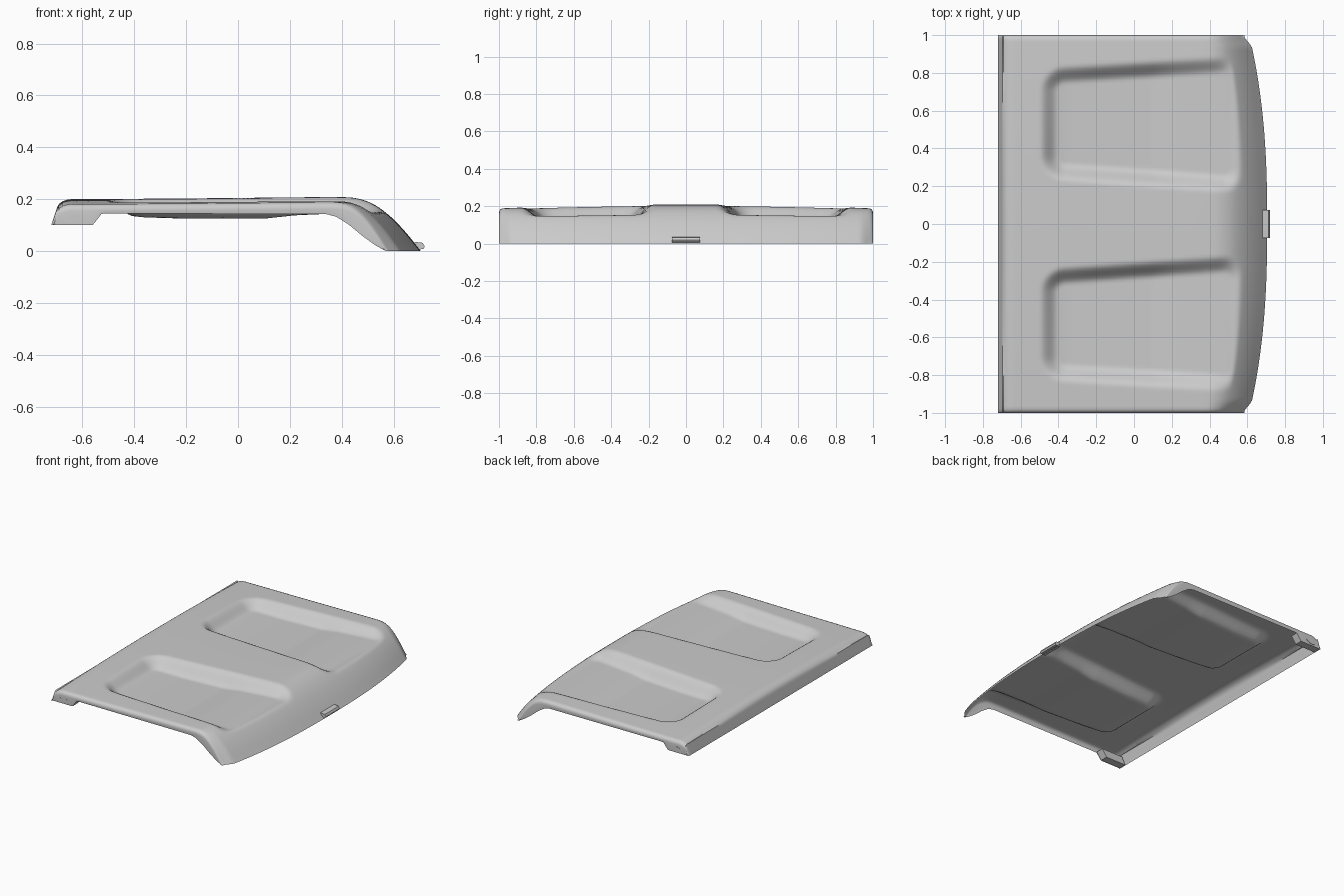
import bpy, bmesh, math
from mathutils import Vector

if "Cube" in bpy.data.objects:
    bpy.data.objects.remove(bpy.data.objects["Cube"])


def lerp_table(x, pts):
    for (x0, z0), (x1, z1) in zip(pts, pts[1:]):
        if x <= x1:
            return z0 + (z1 - z0) * max(0, (x - x0) / (x1 - x0))
    return pts[-1][1]


def smooth(a, b, x):
    t = min(1, max(0, (x - a) / (b - a)))
    return t * t * (3 - 2 * t)


def spline(pts, step):
    # cubic curve through the points, tangents scaled by spacing
    p = [Vector(q) for q in pts]
    t = [0]
    for a, b in zip(p, p[1:]):
        t.append(t[-1] + (b - a).length)
    last = len(p) - 1
    m = [(p[min(i + 1, last)] - p[max(i - 1, 0)]) /
         (t[min(i + 1, last)] - t[max(i - 1, 0)]) for i in range(last + 1)]
    out = []
    for i in range(last):
        h = t[i + 1] - t[i]
        n = max(2, round(h / step))
        for k in range(n):
            s = k / n
            out.append(p[i] * (2*s**3 - 3*s*s + 1) + m[i] * h * (s**3 - 2*s*s + s)
                       + p[i + 1] * (3*s*s - 2*s**3) + m[i + 1] * h * (s**3 - s*s))
    return out + [p[-1]]


def make(name, bm):
    bmesh.ops.recalc_face_normals(bm, faces=bm.faces)
    me = bpy.data.meshes.new(name)
    bm.to_mesh(me)
    bm.free()
    ob = bpy.data.objects.new(name, me)
    bpy.context.collection.objects.link(ob)
    bpy.ops.object.select_all(action='DESELECT')
    ob.select_set(True)
    bpy.context.view_layer.objects.active = ob
    bpy.ops.object.shade_smooth_by_angle(angle=math.radians(40))
    return ob


# Centre-line profile, lower edge of the side skirts, and recess floor height
PROFILE = spline([(-0.72, 0.10), (-0.705, 0.145), (-0.69, 0.182), (-0.66, 0.198),
                  (-0.60, 0.2), (-0.2, 0.203), (0.2, 0.207), (0.40, 0.208),
                  (0.46, 0.203), (0.52, 0.182), (0.58, 0.14), (0.64, 0.08), (0.705, 0.0)], 0.015)
SKIRT = [(-0.72, 0.10), (-0.56, 0.10), (-0.525, 0.145), (0.34, 0.143), (0.38, 0.132),
         (0.43, 0.10), (0.48, 0.058), (0.53, 0.022), (0.57, 0.0), (0.72, 0.0)]
FLOOR = [(-0.5, 0.145), (-0.36, 0.13), (-0.2, 0.125), (0.1, 0.125), (0.22, 0.138),
         (0.40, 0.146), (0.50, 0.147), (0.7, 0.14)]


def recess(x, y):
    # blend amount of the rounded, slightly skewed recess
    y = abs(y)
    lo = 0.235 - 0.07 * (x + 0.5)
    hi = 0.83 + 0.06 * (x + 0.5)
    cx, cy, hx, hy, r = 0.05, (lo + hi) / 2, 0.55, (hi - lo) / 2, 0.13
    dx, dy = abs(x - cx) - hx + r, abs(y - cy) - hy + r
    d = math.hypot(max(dx, 0), max(dy, 0)) + min(max(dx, dy), 0) - r
    return smooth(0.0, 0.095, -d)


def surface(p, y):
    # crowned roof with bowed nose and two sunken panels
    a = abs(y)
    front = 0.705 - 0.095 * a ** 2.5 - 0.03 * smooth(0.93, 1.0, a)
    x = p.x if p.x < 0.3 else 0.3 + (p.x - 0.3) * (front - 0.3) / 0.405
    z = p.y
    if p.x > -0.69:
        z -= 0.02 * y * y * z / 0.2
    w = recess(x, y)
    z += w * (min(z, lerp_table(x, FLOOR)) - z)
    return x, z


# Roof panel: open sheet with rounded side edges and skirts
bm = bmesh.new()
NY = 124
ys = [-0.98 + 1.96 * j / NY for j in range(NY + 1)]
rows = []
for p in PROFILE:
    row = [bm.verts.new((*((x := surface(p, y))[0], y), x[1])) for y in ys]
    for s in (-1, 1):
        x, z = surface(p, s * 0.99)
        low = min(z, lerp_table(x, SKIRT))
        edge = [bm.verts.new((x, s * yy, max(low, z - d)))
                for yy, d in ((0.992, 0.005), (0.998, 0.014), (1.0, 0.026))]
        edge.append(bm.verts.new((x, s * 0.997, low)))
        row = edge[::-1] + row if s < 0 else row + edge
    rows.append(row)
for r0, r1 in zip(rows, rows[1:]):
    for j in range(len(r0) - 1):
        bm.faces.new((r0[j], r1[j], r1[j + 1], r0[j + 1]))
bmesh.ops.remove_doubles(bm, verts=bm.verts, dist=0.0004)
bmesh.ops.dissolve_degenerate(bm, dist=0.0002, edges=bm.edges)
make("roof_panel", bm)


def prism(name, outline, y0, y1):
    # extrude an x-z outline along y
    bm = bmesh.new()
    a = [bm.verts.new((x, y0, z)) for x, z in outline]
    b = [bm.verts.new((x, y1, z)) for x, z in outline]
    bm.faces.new(a)
    bm.faces.new(b[::-1])
    n = len(a)
    for i in range(n):
        bm.faces.new((a[i], b[i], b[(i + 1) % n], a[(i + 1) % n]))
    return make(name, bm)


# Corner brackets with a slanted peg, one under each rear corner
for s, side in ((-1, "near"), (1, "far")):
    prism("bracket_" + side, [(-0.715, 0.10), (-0.56, 0.10), (-0.525, 0.15), (-0.69, 0.15)],
          s * 0.94, s * 0.994)
    peg = [(-0.635 + 0.035 * math.cos(k * math.pi / 6),
            0.125 + 0.016 * math.sin(k * math.pi / 6) + 0.008 * math.cos(k * math.pi / 6))
           for k in range(12)]
    prism("bracket_peg_" + side, peg, s * 0.98, s * 1.0)

# Latch block at the middle of the nose
prism("nose_latch", [(0.68, 0.005), (0.715, 0.008), (0.72, 0.018), (0.712, 0.032), (0.68, 0.036)],
      -0.075, 0.075)
